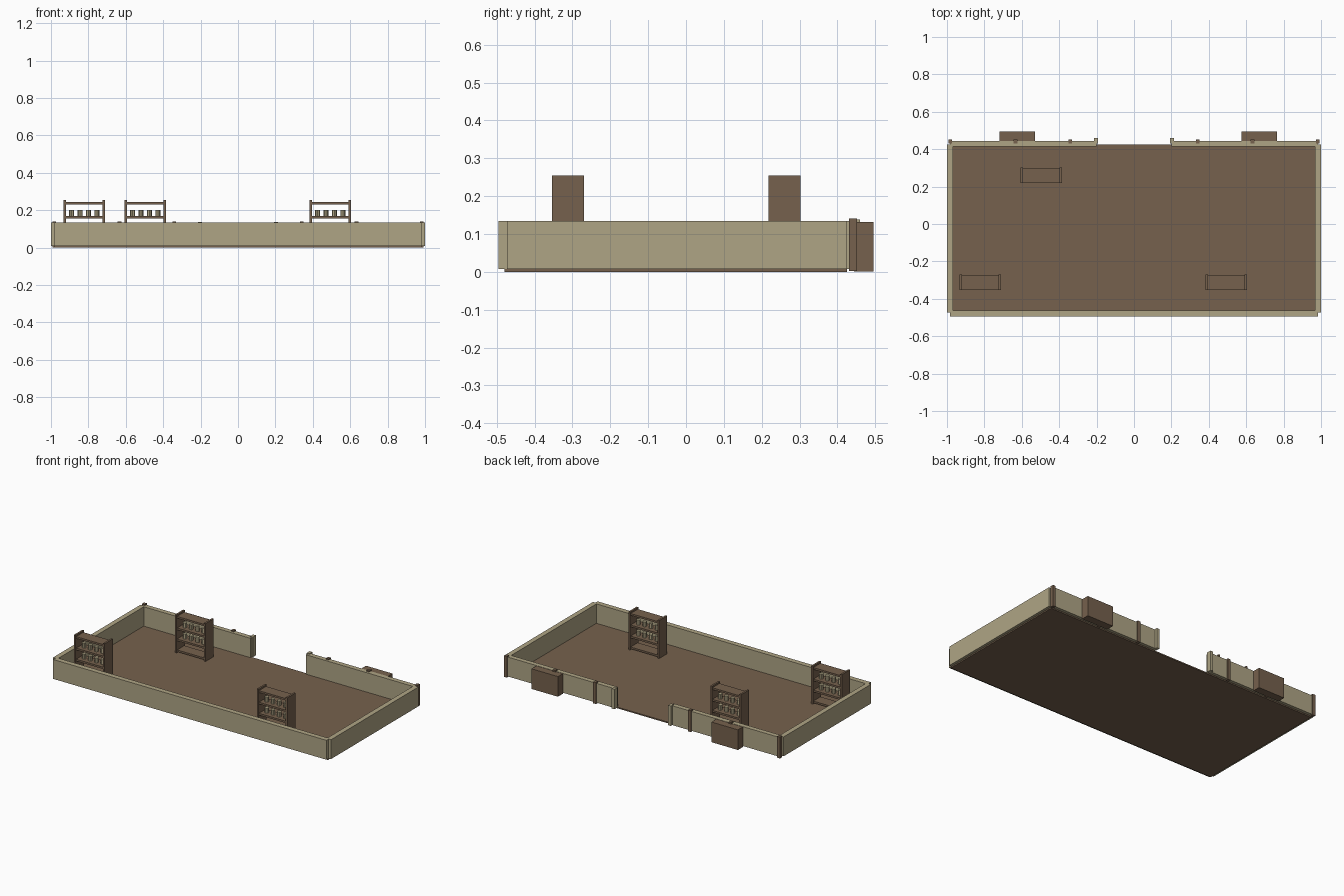
import bpy
import bmesh
from mathutils import Matrix, Vector

if "Cube" in bpy.data.objects:
    bpy.data.objects.remove(bpy.data.objects["Cube"], do_unlink=True)


def make_material(name, colour):
    mat = bpy.data.materials.new(name)
    mat.use_nodes = True
    mat.diffuse_color = (*colour, 1)
    mat.node_tree.nodes["Principled BSDF"].inputs["Base Color"].default_value = (*colour, 1)
    return mat


tan = make_material("tan plaster", (0.43, 0.375, 0.235))
brown = make_material("brown wood", (0.18, 0.12, 0.075))


def finish(name, bm, mat):
    mesh = bpy.data.meshes.new(name)
    bm.to_mesh(mesh)
    bm.free()
    mesh.materials.append(mat)
    obj = bpy.data.objects.new(name, mesh)
    bpy.context.collection.objects.link(obj)
    return obj


def box(name, x, y, z, mat):
    """Box from (low, high) pairs on each axis."""
    spans = (x, y, z)
    centre = Vector([(a + b) / 2 for a, b in spans])
    size = Vector([b - a for a, b in spans])
    bm = bmesh.new()
    bmesh.ops.create_cube(bm, size=1, matrix=Matrix.Translation(centre) @ Matrix.Diagonal((*size, 1)))
    return finish(name, bm, mat)


# Floor and enclosing walls
FLOOR, TOP = 0.008, 0.134
wall_z = (FLOOR, TOP)
box("floor", (-0.983, 0.983), (-0.48, 0.425), (0, FLOOR), brown)
box("front_wall", (-0.983, 0.983), (-0.495, -0.462), wall_z, tan)

for side, s in (("left", 1), ("right", -1)):
    def span(a, b):
        return tuple(sorted((s * a, s * b)))

    box(side + "_wall", span(0.968, 1), (-0.473, 0.425), wall_z, tan)
    box(side + "_back_wall", span(0.2, 0.983), (0.414, 0.445), wall_z, tan)
    box(side + "_door_post", span(0.193, 0.213), (0.43, 0.46), (FLOOR, 0.138), tan)
    # Timber posts along the back wall
    for i, px in enumerate((0.341, 0.633, 0.982)):
        box(f"{side}_back_post_{i + 1}", span(px - 0.01, px + 0.01), (0.43, 0.452), (0.002, 0.141), brown)

# Crates against the outside of the back wall
for name, x in (("left_crate", 0.67), ("right_crate", -0.625)):
    box(name, (x - 0.095, x + 0.095), (0.444, 0.495), (0.001, 0.132), brown)


def shelf_unit(name, cx, cy):
    half, depth, thick = 0.11, 0.042, 0.012
    for label, s in (("left", 1), ("right", -1)):
        x = sorted((cx + s * half, cx + s * (half - thick)))
        box(f"{name}_{label}_panel", x, (cy - depth, cy + depth), (FLOOR, 0.255), brown)
    for i, z in enumerate((0.014, 0.085, 0.157, 0.232)):
        box(f"{name}_board_{i + 1}", (cx - half + thick, cx + half - thick),
            (cy - depth + 0.005, cy + depth - 0.005), (z, z + thick), brown)
    # Rows of jars on the two middle boards
    bm = bmesh.new()
    for z in (0.097, 0.169):
        for k in range(4):
            at = Vector((cx + (k - 1.5) * 0.045, cy, z + 0.016))
            bmesh.ops.create_cone(bm, cap_ends=True, segments=8, radius1=0.013, radius2=0.013,
                                  depth=0.032, matrix=Matrix.Translation(at))
    finish(name + "_jars", bm, tan)


shelf_unit("front_left_shelf", 0.493, -0.312)
shelf_unit("front_right_shelf", -0.822, -0.312)
shelf_unit("back_right_shelf", -0.496, 0.26)
